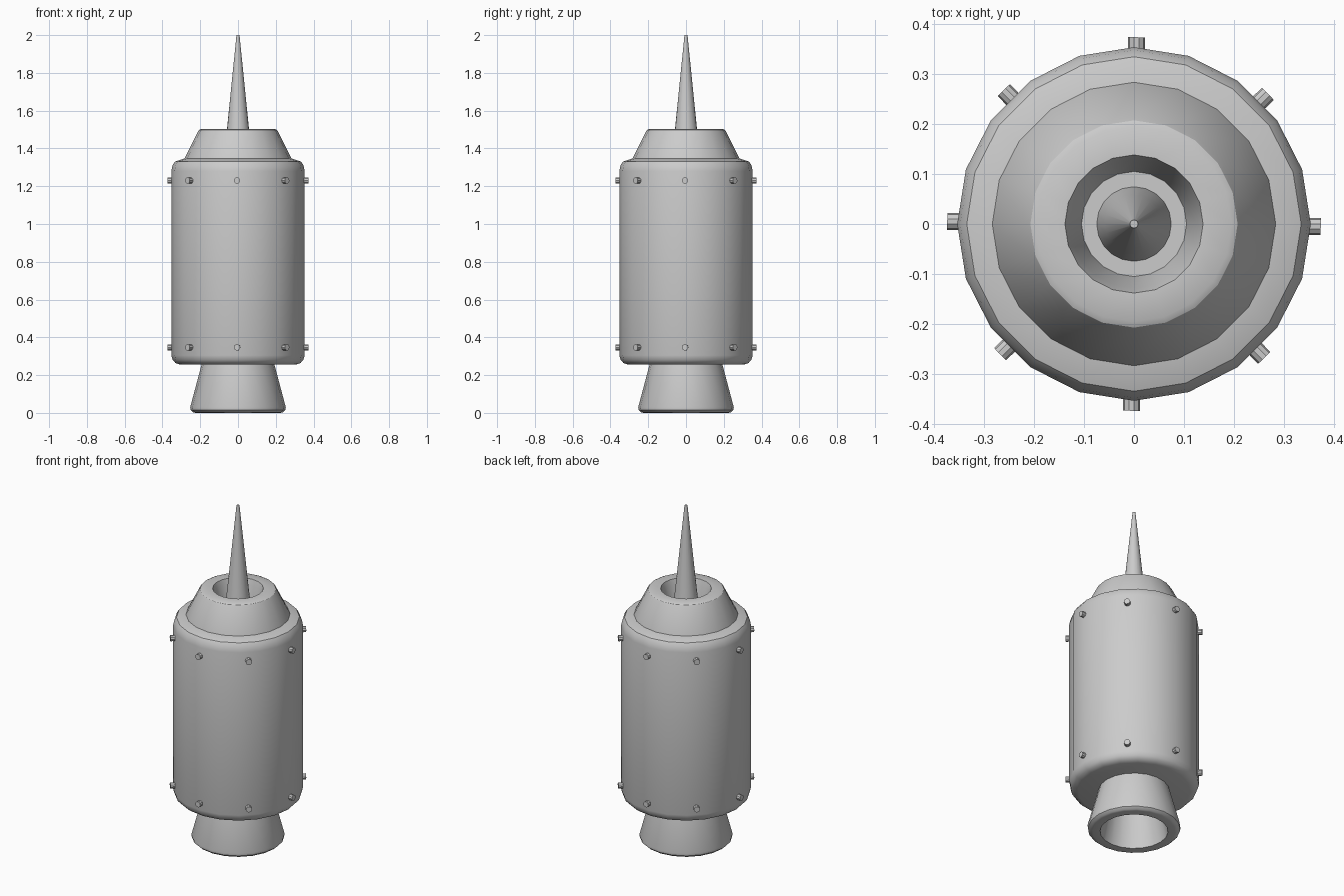
import bpy, bmesh
from math import sin, cos, pi, radians
from mathutils import Matrix

if "Cube" in bpy.data.objects:
    bpy.data.objects.remove(bpy.data.objects["Cube"])

SIDES = 20


def finish(bm, name):
    bmesh.ops.recalc_face_normals(bm, faces=bm.faces)
    mesh = bpy.data.meshes.new(name)
    bm.to_mesh(mesh)
    bm.free()
    ob = bpy.data.objects.new(name, mesh)
    bpy.context.collection.objects.link(ob)
    bpy.ops.object.select_all(action='DESELECT')
    ob.select_set(True)
    bpy.context.view_layer.objects.active = ob
    bpy.ops.object.shade_smooth_by_angle(angle=radians(30))
    return ob


def lathe(name, profile):
    """Revolve (radius, z) points around z and cap both ends."""
    bm = bmesh.new()
    rings = [[bm.verts.new((r * cos(2 * pi * i / SIDES), r * sin(2 * pi * i / SIDES), z))
              for i in range(SIDES)] for r, z in profile]
    for a, b in zip(rings, rings[1:]):
        for i in range(SIDES):
            j = (i + 1) % SIDES
            bm.faces.new((a[i], a[j], b[j], b[i]))
    bm.faces.new(rings[0])
    bm.faces.new(rings[-1])
    return finish(bm, name)


# Main tank with rounded lower and upper edges
lathe("body", [(0.305, 0.255), (0.330, 0.263), (0.346, 0.28), (0.353, 0.305),
               (0.353, 1.28), (0.347, 1.31), (0.334, 1.33), (0.283, 1.347), (0.25, 1.347)])

# Hollow flared nozzle
lathe("nozzle", [(0.19, 0.27), (0.193, 0.255), (0.253, 0.03), (0.251, 0.015), (0.238, 0.003),
                 (0.225, 0.0), (0.185, 0.0), (0.135, 0.25)])

# Conical collar with a recessed opening
lathe("collar", [(0.285, 1.335), (0.283, 1.347), (0.214, 1.485), (0.207, 1.497),
                 (0.195, 1.503), (0.138, 1.503), (0.128, 1.47), (0.105, 1.355)])

# Needle antenna
lathe("spike", [(0.075, 1.35), (0.0585, 1.50), (0.008, 2.0)])

# Two rings of rivets
for label, z in (("lower", 0.347), ("upper", 1.23)):
    bm = bmesh.new()
    for i in range(8):
        turn = Matrix.Rotation(radians(45 * i - 0.8), 4, 'Z')
        place = Matrix.Translation((0.348, 0, z)) @ Matrix.Rotation(pi / 2, 4, 'Y')
        bmesh.ops.create_cone(bm, cap_ends=True, segments=10, radius1=0.017,
                              radius2=0.017, depth=0.05, matrix=turn @ place)
    finish(bm, label + "_rivets")
